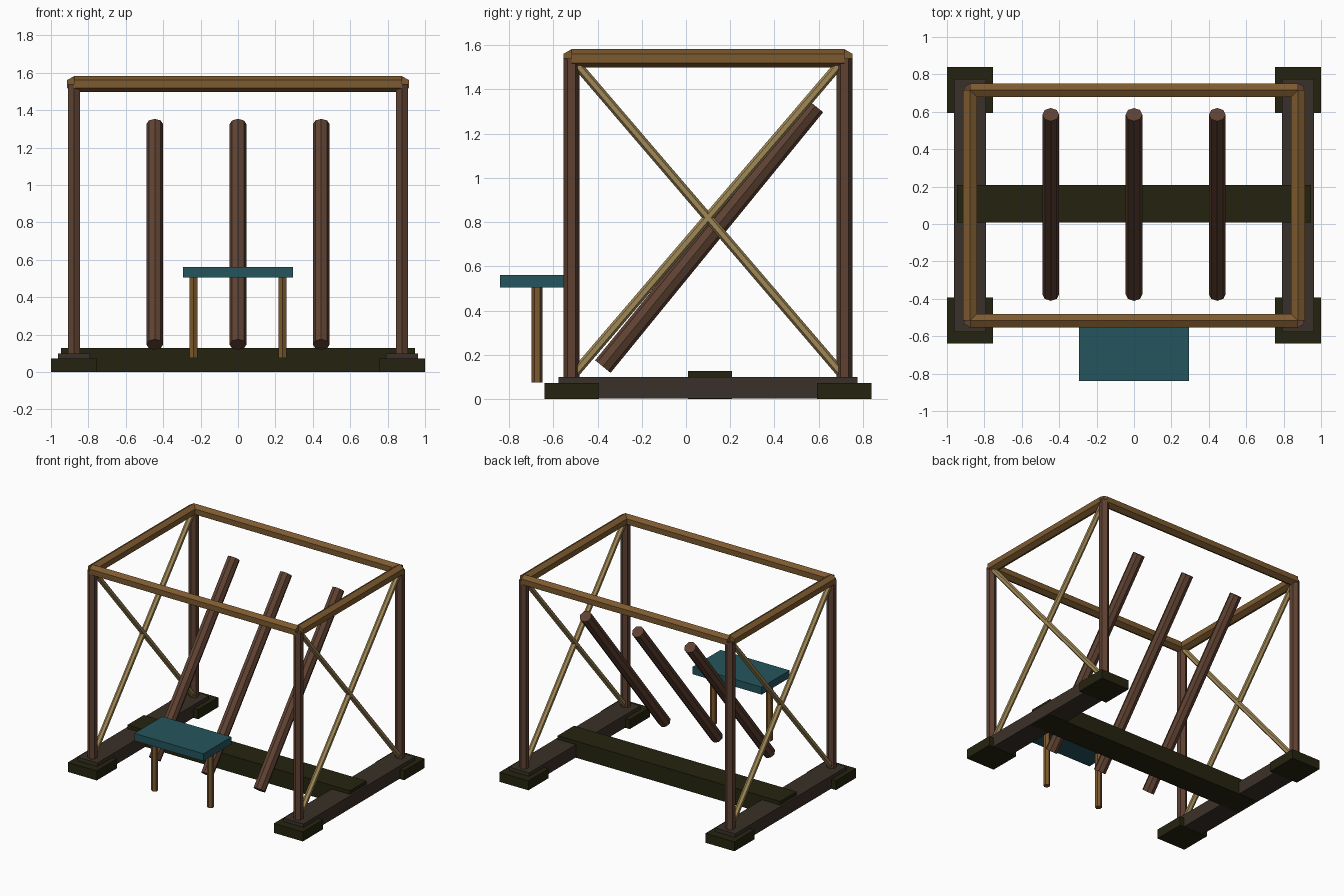
import bpy
import bmesh
from mathutils import Vector, Matrix

if "Cube" in bpy.data.objects:
    bpy.data.objects.remove(bpy.data.objects["Cube"])


def material(name, rgb):
    m = bpy.data.materials.new(name)
    m.diffuse_color = (*rgb, 1)
    m.use_nodes = True
    m.node_tree.nodes["Principled BSDF"].inputs["Base Color"].default_value = m.diffuse_color
    return m


POST = material("dark brown wood", (0.114, 0.054, 0.032))
BEAM = material("golden brown wood", (0.205, 0.102, 0.028))
BRACE = material("pale tan wood", (0.352, 0.246, 0.093))
SEAT = material("teal", (0.018, 0.090, 0.108))
PLATE = material("dark olive", (0.018, 0.017, 0.005))
SKID = material("charcoal brown", (0.042, 0.030, 0.021))


def finish(name, bm, mat):
    mesh = bpy.data.meshes.new(name)
    bm.to_mesh(mesh)
    bm.free()
    mesh.materials.append(mat)
    ob = bpy.data.objects.new(name, mesh)
    bpy.context.collection.objects.link(ob)


def box(name, mat, x, y, z):
    """Box from (min, max) ranges."""
    bm = bmesh.new()
    bmesh.ops.create_cube(bm, size=1)
    for v in bm.verts:
        v.co = [(a + b) / 2 + c * (b - a) for (a, b), c in zip((x, y, z), v.co)]
    finish(name, bm, mat)


def rod(name, mat, a, b, r, sides=6):
    """Prism from a to b, one corner edge facing local +y."""
    a, b = Vector(a), Vector(b)
    d = b - a
    bm = bmesh.new()
    bmesh.ops.create_cone(bm, cap_ends=True, segments=sides, radius1=r,
                          radius2=r, depth=d.length)
    if abs(d.x) + abs(d.y) > 1e-6:
        rot = d.to_track_quat('Z', 'Y').to_matrix().to_4x4()
    else:
        rot = Matrix()
    bm.transform(Matrix.Translation((a + b) / 2) @ rot)
    finish(name, bm, mat)


PX, YF, YB = 0.877, -0.517, 0.716   # post positions
ZB, ZT = 0.10, 1.54                 # post bottom and top

for side, s in (("left", -1), ("right", 1)):
    x = s * PX
    # base skid with a foot plate under each end
    box(side + "_skid", SKID, (x - 0.085, x + 0.085), (-0.577, 0.776), (0.002, ZB))
    for end, y in (("front", YF), ("back", YB)):
        box(f"{side}_{end}_foot_plate", PLATE, (x - 0.123, x + 0.123),
            (y - 0.123, y + 0.123), (0, 0.073))
        rod(f"{side}_{end}_post", POST, (x, y, ZB), (x, y, ZT), 0.036)
    # side top beam and crossed braces
    rod(side + "_top_beam", BEAM, (x, YF, ZT), (x, YB, ZT), 0.042)
    rod(side + "_rising_brace", BRACE, (x, YF, ZB), (x, YB, ZT), 0.021)
    rod(side + "_falling_brace", BRACE, (x, YF, ZT), (x, YB, ZB), 0.021)
    # bench leg
    rod(side + "_bench_leg", BEAM, (s * 0.238, -0.673, 0.075),
        (s * 0.238, -0.673, 0.505), 0.0245)

# long top beams
for end, y in (("front", YF), ("back", YB)):
    rod(end + "_top_beam", BEAM, (-PX, y, ZT), (PX, y, ZT), 0.042)

# plank joining the skids
box("cross_plank", PLATE, (-0.947, 0.947), (0.008, 0.208), (0, 0.128))

# leaning poles
for i, x in enumerate((-0.445, 0, 0.445)):
    rod(f"leaning_pole_{i + 1}", POST, (x, -0.376, 0.147), (x, 0.585, 1.325), 0.045, 8)

# bench seat
box("bench_seat", SEAT, (-0.294, 0.294), (-0.84, -0.50), (0.505, 0.562))
